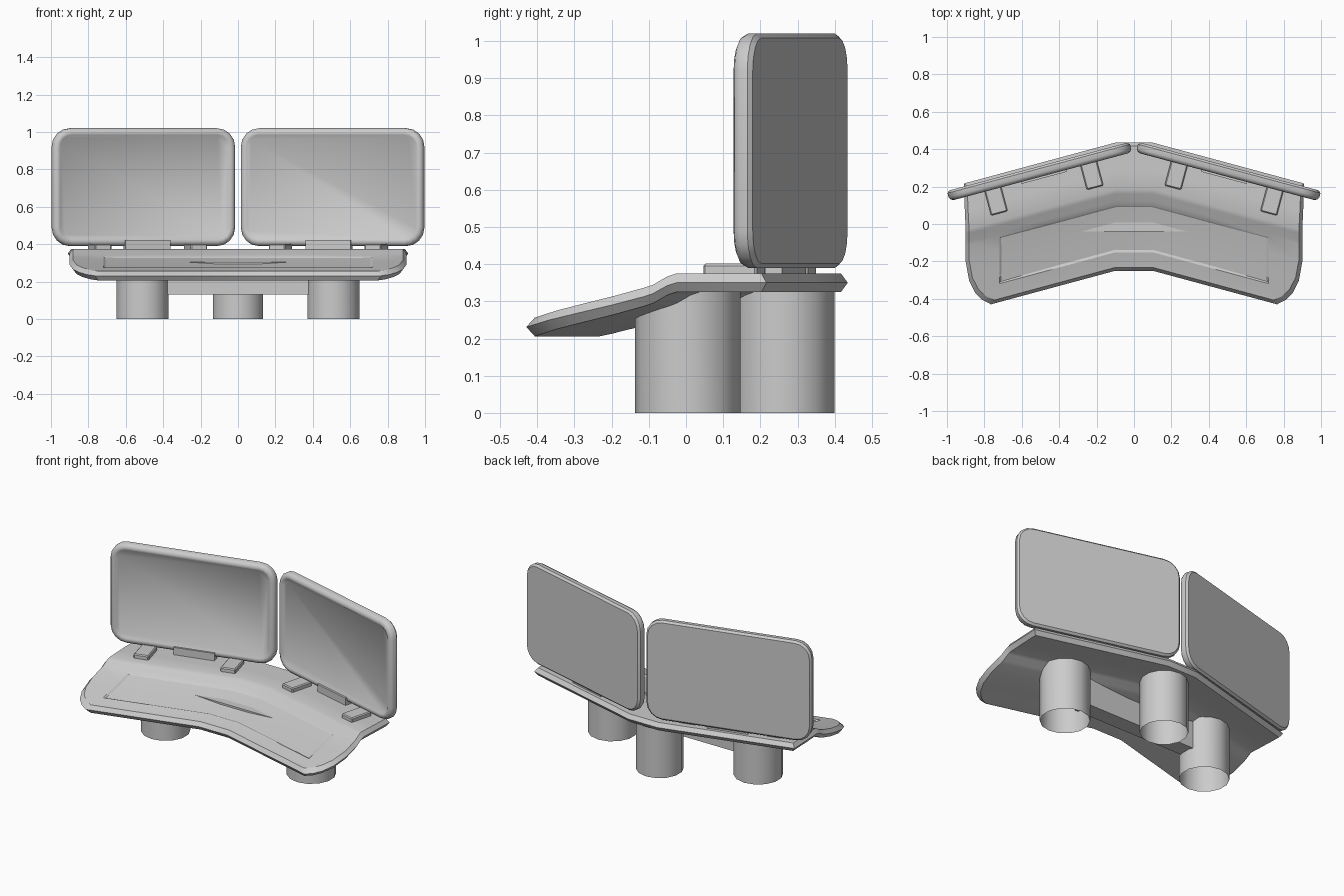
import bpy, bmesh, math
from mathutils import Matrix, Vector

if "Cube" in bpy.data.objects:
    bpy.data.objects.remove(bpy.data.objects["Cube"])

TILT = Matrix.Translation((0.505, 0.28, 0)) @ Matrix.Rotation(math.radians(-15), 4, 'Z')


def finish(name, bm, mirror=False, angle=30, fix=True):
    if fix:
        bmesh.ops.recalc_face_normals(bm, faces=bm.faces)
    me = bpy.data.meshes.new(name)
    bm.to_mesh(me)
    bm.free()
    ob = bpy.data.objects.new(name, me)
    bpy.context.collection.objects.link(ob)
    bpy.ops.object.select_all(action='DESELECT')
    bpy.context.view_layer.objects.active = ob
    ob.select_set(True)
    bpy.ops.object.shade_smooth_by_angle(angle=math.radians(angle))
    if mirror:
        m = ob.modifiers.new("mirror", 'MIRROR')
        m.use_mirror_merge = False
    return ob


def box(name, size, loc, matrix=None, mirror=False, bevel=0.0):
    bm = bmesh.new()
    bmesh.ops.create_cube(bm, size=1)
    bmesh.ops.scale(bm, vec=size, verts=bm.verts)
    if bevel:
        bmesh.ops.bevel(bm, geom=bm.edges[:], offset=bevel, segments=1, affect='EDGES')
    bmesh.ops.translate(bm, vec=loc, verts=bm.verts)
    if matrix:
        bm.transform(matrix)
    return finish(name, bm, mirror)


# Desk: rows of (distance from front to back, top height, half width), bent at |x| = 0.1
ROWS = [(0.435, .375, .91), (0.30, .375, .905), (0.19, .375, .90), (0.165, .367, .90), (0.125, .345, .90),
        (0.10, .337, .90), (0.016, .315, .90), (-0.09, .291, .882), (-0.165, .275, .85),
        (-0.215, .263, .81), (-0.25, .256, .765)]


def bend(x):
    return 0.27 * max(0, abs(x) - 0.1)


def desk_top(x, y):
    v = y + bend(x)
    for (v1, z1, _), (v0, z0, _) in zip(ROWS, ROWS[1:]):
        if v >= v0:
            return z0 + (z1 - z0) * min(1, (v - v0) / (v1 - v0))
    return ROWS[-1][1]


def desk_layer(bm, inset, drop):
    grid = []
    for v, z, w in ROWS:
        v = 0.09 + (v - 0.09) * (1 - inset / 0.34)
        w -= inset
        xs = [0.1, 0.42, 0.72, w]
        grid.append([bm.verts.new((x, v - bend(x), z - drop)) for x in [-a for a in reversed(xs)] + xs])
    return grid


def ring(g):
    return (g[0][:] + [r[-1] for r in g[1:]] + g[-1][-2::-1] + [r[0] for r in g[-2:0:-1]])


bm = bmesh.new()
layers = [desk_layer(bm, .018, 0), desk_layer(bm, 0, .025), desk_layer(bm, .018, .05)]
recess = []
for k in (0, 2):
    g = layers[k]
    for i in range(len(g) - 1):
        for j in range(7):
            f = bm.faces.new((g[i][j], g[i + 1][j], g[i + 1][j + 1], g[i][j + 1]))
            if k == 0 and 5 <= i <= 7 and 1 <= j <= 5:
                recess.append(f)
rings = [ring(g) for g in layers]
n = len(rings[0])
for a, b in zip(rings, rings[1:]):
    for i in range(n):
        bm.faces.new((a[i], a[(i + 1) % n], b[(i + 1) % n], b[i]))
bmesh.ops.delete(bm, geom=[v for v in bm.verts if not v.link_faces], context='VERTS')
bmesh.ops.recalc_face_normals(bm, faces=bm.faces)
# Shallow keyboard recess
bmesh.ops.inset_region(bm, faces=recess, thickness=0.012, depth=-0.007)
finish("desk_top", bm)


# Monitors: stacked rounded-rectangle loops
def rounded(inset, y, w=1.01, h=0.63, r=0.1, seg=4):
    pts = []
    rr = max(r - inset, 0.03)
    for q, (sx, sz) in enumerate(((1, 1), (-1, 1), (-1, -1), (1, -1))):
        cx, cz = sx * (w / 2 - inset - rr), sz * (h / 2 - inset - rr)
        for k in range(seg + 1):
            a = math.pi / 2 * (q + k / seg)
            pts.append((cx + rr * math.cos(a), y, 0.705 + cz + rr * math.sin(a)))
    return pts


bm = bmesh.new()
loops = [[bm.verts.new(p) for p in rounded(i, y)] for i, y in
         ((.012, .028), (0, .016), (0, -.008), (.007, -.021), (.022, -.028), (.036, -.026), (.046, -.018))]
for a, b in zip(loops, loops[1:]):
    for i in range(len(a)):
        j = (i + 1) % len(a)
        bm.faces.new((a[i], a[j], b[j], b[i]))
bm.faces.new(loops[0])
bm.faces.new(loops[-1])
bm.transform(TILT)
finish("monitor", bm, mirror=True, angle=40)

# Monitor feet and hinge bars
for label, x in (("inner", -0.265), ("outer", 0.265)):
    box(label + "_monitor_foot", (.092, .15, .035), (x, -.085, .384), TILT, True, .006)
box("hinge_bar", (.25, .045, .055), (-.015, -.016, .394), TILT, True)


# Legs: open tubes cut to the underside of the desk
def leg(name, x, y, r, mirror=False):
    bm = bmesh.new()
    bmesh.ops.create_cone(bm, cap_ends=False, segments=14, radius1=r, radius2=r, depth=0.3,
                          matrix=Matrix.Translation((x, y, 0.15)))
    for v in bm.verts:
        if v.co.z > 0.1:
            v.co.z = desk_top(v.co.x, v.co.y) - 0.03
    finish(name, bm, mirror, 40)


leg("side_leg", 0.51, 0.005, 0.142, True)
leg("back_leg", 0, 0.262, 0.137)

# Beam joining the side legs
box("leg_beam", (0.80, 0.10, 0.175), (0, 0.01, 0.2175))
